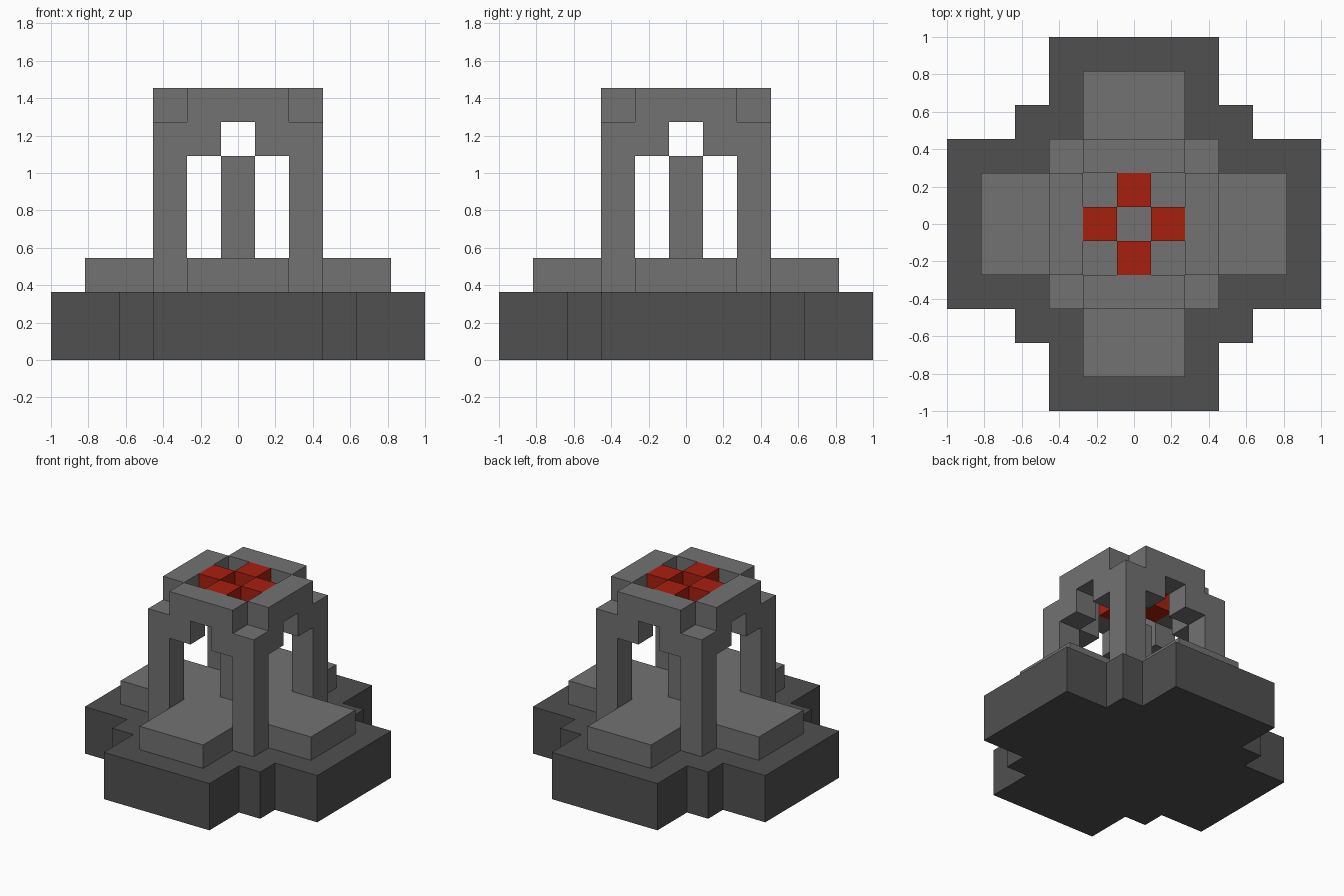
import bpy
import bmesh
from math import pi
from mathutils import Matrix, Vector

U = 2 / 11  # block size: the base is eleven blocks wide

cube = bpy.data.objects.get("Cube")
if cube:
    bpy.data.objects.remove(cube, do_unlink=True)


def make_material(name, rgb):
    mat = bpy.data.materials.new(name)
    mat.use_nodes = True
    color = (*rgb, 1)
    mat.diffuse_color = color
    mat.node_tree.nodes["Principled BSDF"].inputs["Base Color"].default_value = color
    return mat


dark_stone = make_material("dark_stone", (0.08, 0.08, 0.08))
grey_stone = make_material("grey_stone", (0.168, 0.168, 0.168))
red_block = make_material("red_block", (0.39, 0.0145, 0.0045))


def prism(name, points, direction, mat, turn=0):
    """Extrude a closed outline (in blocks), then turn it in quarter turns."""
    bm = bmesh.new()
    face = bm.faces.new([bm.verts.new(p) for p in points])
    moved = bmesh.ops.extrude_face_region(bm, geom=[face], use_keep_orig=True)
    verts = [v for v in moved["geom"] if isinstance(v, bmesh.types.BMVert)]
    bmesh.ops.translate(bm, verts=verts, vec=Vector(direction))
    bmesh.ops.recalc_face_normals(bm, faces=bm.faces[:])
    bm.transform(Matrix.Rotation(turn * pi / 2, 4, "Z") @ Matrix.Scale(U, 4))
    mesh = bpy.data.meshes.new(name)
    bm.to_mesh(mesh)
    bm.free()
    mesh.materials.append(mat)
    obj = bpy.data.objects.new(name, mesh)
    bpy.context.collection.objects.link(obj)
    return obj


def four_fold(quarter, z):
    """Repeat a quarter outline four times around the centre."""
    points = []
    for _ in range(4):
        points += [(x, y, z) for x, y in quarter]
        quarter = [(-y, x) for x, y in quarter]
    return points


def square(x, y, z):
    return [(x + i, y + j, z) for i, j in ((-.5, -.5), (.5, -.5), (.5, .5), (-.5, .5))]


# Stepped cross base and the smaller cross floor on it
base = [(5.5, -2.5), (5.5, 2.5), (3.5, 2.5), (3.5, 3.5), (2.5, 3.5)]
prism("base", four_fold(base, 0), (0, 0, 2), dark_stone)
floor = [(4.5, -1.5), (4.5, 1.5), (1.5, 1.5)]
prism("floor", four_fold(floor, 2), (0, 0, 1), grey_stone)

# Pillar in the middle
prism("centre_pillar", square(0, 0, 3), (0, 0, 3), grey_stone)

# Corner posts, the arches between them and the red roof blocks
half_arch = [(1.5, 8), (1.5, 6), (.5, 6), (.5, 7)]
arch = half_arch + [(-x, z) for x, z in reversed(half_arch)]
for turn, side in enumerate(("front", "left", "back", "right")):
    prism(f"{side}_post", square(-2, -2, 2), (0, 0, 5), grey_stone, turn)
    prism(f"{side}_arch", [(x, -2.5, z) for x, z in arch], (0, 1, 0), grey_stone, turn)
    prism(f"{side}_roof_block", square(0, -1, 7), (0, 0, 1), red_block, turn)
